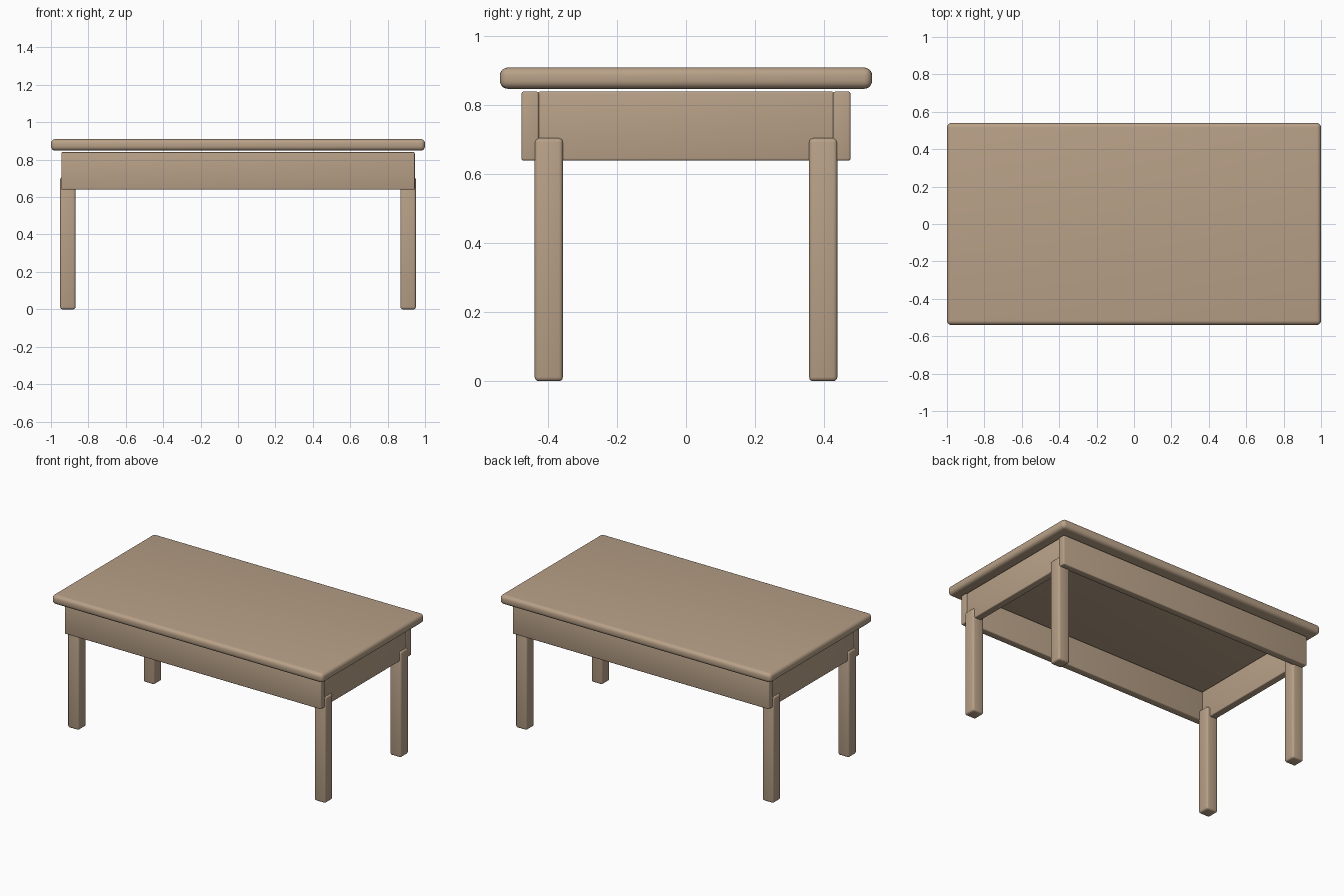
import bpy

if "Cube" in bpy.data.objects:
    bpy.data.objects.remove(bpy.data.objects["Cube"])

wood = bpy.data.materials.new("tan wood")
wood.diffuse_color = (0.48, 0.355, 0.245, 1)
wood.use_nodes = True
wood.node_tree.nodes["Principled BSDF"].inputs["Base Color"].default_value = wood.diffuse_color


def rounded_box(name, lo, hi, radius, segments):
    """Box between two corners with rounded edges."""
    bpy.ops.mesh.primitive_cube_add(
        size=1, location=[(a + b) / 2 for a, b in zip(lo, hi)])
    ob = bpy.context.object
    ob.name = name
    ob.scale = [b - a for a, b in zip(lo, hi)]
    bpy.ops.object.transform_apply(location=False, rotation=False, scale=True)
    ob.data.materials.append(wood)
    bevel = ob.modifiers.new("rounded edges", 'BEVEL')
    bevel.width = radius
    bevel.segments = segments
    bpy.ops.object.modifier_apply(modifier=bevel.name)
    bpy.ops.object.shade_smooth_by_angle()
    return ob


# Table top, floating just above the aprons
rounded_box("table_top", (-1, -0.54, 0.848), (1, 0.54, 0.91), 0.024, 5)

# Long aprons at front and back
for side, y0 in (("front", -0.477), ("back", 0.427)):
    rounded_box(side + "_apron", (-0.945, y0, 0.64),
                (0.945, y0 + 0.05, 0.84), 0.006, 3)

# Short aprons between them
for side, x0 in (("left", -0.94), ("right", 0.89)):
    rounded_box(side + "_apron", (x0, -0.43, 0.64),
                (x0 + 0.05, 0.43, 0.84), 0.006, 3)

# Legs, standing slightly proud of the short aprons
for xs, sx in (("left", -1), ("right", 1)):
    for ys, sy in (("front", -1), ("back", 1)):
        x, y = sx * 0.91, sy * 0.398
        rounded_box(f"{ys}_{xs}_leg", (x - 0.041, y - 0.041, 0),
                    (x + 0.041, y + 0.041, 0.705), 0.012, 3)
